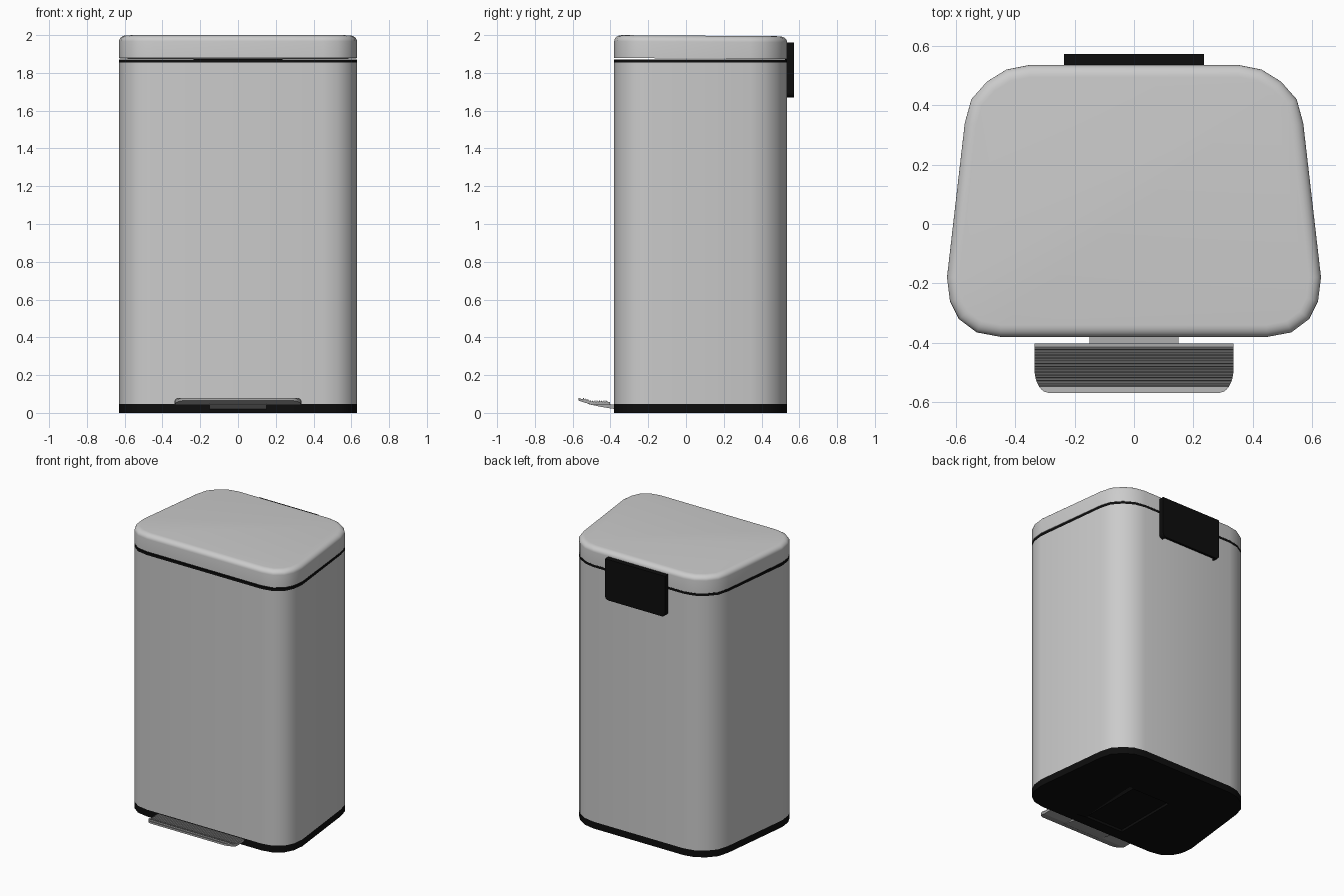
import bpy, bmesh, math
from mathutils import Vector

if "Cube" in bpy.data.objects:
    bpy.data.objects.remove(bpy.data.objects["Cube"])


def material(name, v):
    m = bpy.data.materials.new(name)
    m.diffuse_color = (v, v, v, 1)
    m.use_nodes = True
    m.node_tree.nodes["Principled BSDF"].inputs["Base Color"].default_value = m.diffuse_color
    return m


BLACK = material("black_plastic", 0.004)
STEEL = material("dark_steel", 0.4)

# Rounded trapezoid footprint: right half, front to back, then mirrored
HALF = [(.45, -.38), (.53, -.365), (.59, -.32), (.62, -.26), (.63, -.18),
        (.57, .34), (.548, .42), (.495, .48), (.43, .52), (.355, .535)]
OUTLINE = [Vector(p) for p in HALF + [(-x, y) for x, y in reversed(HALF)]]


def inset(d):
    """Footprint moved inward by d along its corner normals."""
    out, n = [], len(OUTLINE)
    for i, p in enumerate(OUTLINE):
        a = (p - OUTLINE[i - 1]).normalized()
        b = (OUTLINE[(i + 1) % n] - p).normalized()
        t = (a + b).normalized()
        out.append(p + Vector((-t.y, t.x)) * d / max(t.dot(a), .5))
    return out


def finish(name, bm, mat=None, angle=35):
    bmesh.ops.recalc_face_normals(bm, faces=bm.faces)
    me = bpy.data.meshes.new(name)
    bm.to_mesh(me)
    bm.free()
    ob = bpy.data.objects.new(name, me)
    bpy.context.collection.objects.link(ob)
    if mat:
        me.materials.append(mat)
    bpy.ops.object.select_all(action='DESELECT')
    ob.select_set(True)
    bpy.context.view_layer.objects.active = ob
    bpy.ops.object.shade_smooth_by_angle(angle=math.radians(angle))
    return ob


def skin(name, rings, mat=None, angle=35):
    """Closed solid through equal-length rings of 3D points."""
    bm = bmesh.new()
    rows = [[bm.verts.new(p) for p in r] for r in rings]
    n = len(rows[0])
    for a, b in zip(rows, rows[1:]):
        for i in range(n):
            bm.faces.new((a[i], a[(i + 1) % n], b[(i + 1) % n], b[i]))
    bm.faces.new(rows[0])
    bm.faces.new(rows[-1])
    return finish(name, bm, mat, angle)


def shell(name, profile, mat=None, slope=0):
    """Stack footprints from (inset, z) pairs; slope lowers the back."""
    return skin(name, [[(p.x, p.y, z - slope * (p.y + .38)) for p in inset(d)]
                       for d, z in profile], mat)


# Base, body, rim band
base = shell("base", [(0, 0), (0, .048)], BLACK)
shell("body", [(0, .048), (0, 1.855)])
shell("rim_band", [(0, 1.855), (0, 1.872)], BLACK)

# Lid with rounded top edge, leaning very slightly to the back
arc = [(.04 * (1 - math.cos(t)), 1.968 + .032 * math.sin(t))
       for t in (math.pi / 12 * i for i in range(7))]
shell("lid", [(0, 1.879)] + arc, slope=.007)

# Slot under the base for the pedal arm
cutter = skin("slot_cutter", [[(x, y, z) for x, z in
              ((-.15, -.05), (.15, -.05), (.15, .018), (-.15, .018))]
              for y in (-.30, .17)])
cutter.hide_render = True
mod = base.modifiers.new("slot", 'BOOLEAN')
mod.operation, mod.object = 'DIFFERENCE', cutter
bpy.context.view_layer.objects.active = base
bpy.ops.object.modifier_apply(modifier=mod.name)
bpy.data.objects.remove(cutter)

# Hinge cover: outer plate with rounded lower corners, side cheeks, top
W, R, BOT, TOP = .235, .025, 1.67, 1.96
corner = [(W - R + R * math.sin(t), BOT + R - R * math.cos(t))
          for t in (math.pi / 8 * i for i in range(5))]
half = corner + [(W, TOP)]
plate = half + [(-x, z) for x, z in reversed(half)]
skin("hinge_plate", [[(x, y, z) for x, z in plate] for y in (.556, .572)], BLACK)
cheek = corner + [(W, TOP), (W - R, TOP)]
for s, side in ((1, "right"), (-1, "left")):
    skin("hinge_cheek_" + side, [[(s * x, y, z) for x, z in cheek]
                                 for y in (.525, .557)], BLACK)
skin("hinge_top", [[(-W + .01, y, z), (W - .01, y, z), (W - .01, y, z + .02),
                    (-W + .01, y, z + .02)] for y, z in ((.525, 1.94), (.557, 1.94))], BLACK)

# Pedal: ridged tread with rounded front corners and an upturned lip


def half_width(y):
    t = min(max((-.49 - y) / .08, 0), 1)
    return .335 - .05 * (1 - math.sqrt(1 - t * t))


def tread_z(y):
    return .057 + (.023 * ((-.5 - y) / .072) if y < -.5 else 0)


rows = [(-.403, 0)]
for i in range(14):
    y = -.415 - i * .0095
    rows += [(y, 0), (y - .003, .008), (y - .006, .008), (y - .009, 0)]
rows += [(-.556, 0), (-.564, 0), (-.570, 0)]
skin("pedal_tread", [[(-half_width(y), y, tread_z(y) - .014), (half_width(y), y, tread_z(y) - .014),
                      (half_width(y), y, tread_z(y) + h), (-half_width(y), y, tread_z(y) + h)]
                     for y, h in rows], STEEL, 25)

# Pedal arm curving from the tread in under the base
arm = [(-.52, .047, .056), (-.46, .034, .052), (-.42, .027, .048),
       (-.38, .021, .044), (-.30, .019, .040)]
skin("pedal_arm", [[(-.15, y, a), (.15, y, a), (.15, y, b), (-.15, y, b)]
                   for y, a, b in arm], STEEL)
